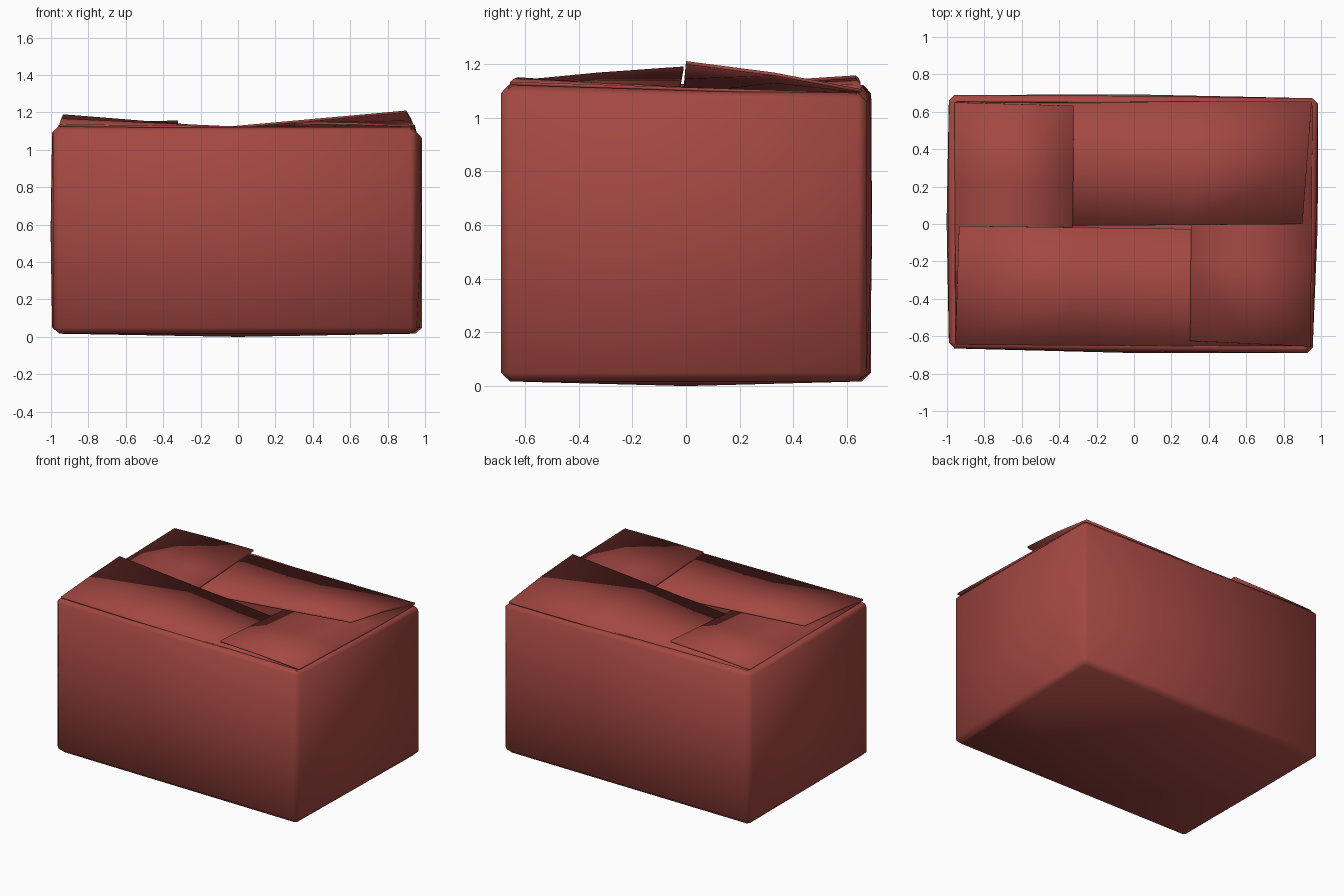
import bpy, bmesh, math
from mathutils import Vector

if "Cube" in bpy.data.objects:
    bpy.data.objects.remove(bpy.data.objects["Cube"])

red = bpy.data.materials.new("brick_red")
red.use_nodes = True
colour = (0.37, 0.064, 0.054, 1)
red.diffuse_color = colour
red.node_tree.nodes["Principled BSDF"].inputs["Base Color"].default_value = colour


def finish(bm, name, thickness):
    """Turn a sheet into a smooth cardboard part with real thickness."""
    mesh = bpy.data.meshes.new(name)
    bm.normal_update()
    bm.to_mesh(mesh)
    bm.free()
    mesh.materials.append(red)
    for p in mesh.polygons:
        p.use_smooth = True
    ob = bpy.data.objects.new(name, mesh)
    bpy.context.collection.objects.link(ob)
    mod = ob.modifiers.new("card", 'SOLIDIFY')
    mod.thickness = thickness
    mod.offset = -1
    return ob


# Slightly skewed footprint: x, y and top height of each corner
corners = [(-0.99, -0.665, 1.13), (0.955, -0.69, 1.125),
           (0.985, 0.672, 1.095), (-0.99, 0.69, 1.125)]


def ring(bm, inset, chamfer, bulge, height):
    """Chamfered loop: two points per corner and one bowed point per side."""
    pts = [Vector((x - math.copysign(inset, x), y - math.copysign(inset, y), height(t)))
           for x, y, t in corners]
    verts = []
    for i, p in enumerate(pts):
        before, after = pts[i - 1], pts[(i + 1) % 4]
        side = (after - p).normalized()
        out = Vector((side.y, -side.x, 0))
        verts.append(bm.verts.new(p + (before - p).normalized() * chamfer))
        verts.append(bm.verts.new(p + side * chamfer))
        verts.append(bm.verts.new((p + after) / 2 + out * bulge))
    return verts


# Box body: open-topped shell with softened edges and bowed walls
bm = bmesh.new()
rings = [ring(bm, 0.035, 0.015, 0, lambda t: 0.017),
         ring(bm, 0, 0.03, 0.004, lambda t: 0.05),
         ring(bm, 0, 0.03, 0.012, lambda t: t / 2),
         ring(bm, 0, 0.03, 0.004, lambda t: t - 0.035),
         ring(bm, 0.03, 0.015, 0, lambda t: t - 0.003)]
for low, high in zip(rings, rings[1:]):
    for i in range(12):
        j = (i + 1) % 12
        bm.faces.new((low[i], low[j], high[j], high[i]))
base = rings[0]
centre = bm.verts.new((0, 0, 0))
for i in range(4):
    k = 3 * i
    bm.faces.new((centre, base[k + 2], base[k + 1], base[k], base[k - 1]))
finish(bm, "box_body", 0.012)


def flap(name, a, b, c, d, bow=0.01):
    """Sheet hinged on a-b with free edge c-d, slightly bowed upward."""
    a, b, c, d = map(Vector, (a, b, c, d))
    bm = bmesh.new()
    nu, nv = 3, 2
    rows = []
    for v in range(nv + 1):
        t = v / nv
        rows.append([])
        for u in range(nu + 1):
            p = a.lerp(b, u / nu).lerp(d.lerp(c, u / nu), t)
            p.z += bow * math.sin(math.pi * t)
            rows[-1].append(bm.verts.new(p))
    for v in range(nv):
        for u in range(nu):
            bm.faces.new((rows[v][u], rows[v][u + 1],
                          rows[v + 1][u + 1], rows[v + 1][u]))
    finish(bm, name, 0.012)


# Four top flaps interleaved in a pinwheel
flap("front_flap", (-0.955, -0.645, 1.137), (0.93, -0.66, 1.115),
     (0.94, -0.035, 1.04), (-0.935, -0.01, 1.19), 0.004)
flap("left_flap", (0.945, -0.655, 1.133), (0.955, 0.635, 1.092),
     (0.31, 0.63, 1.065), (0.3, -0.625, 1.15), 0.004)
flap("back_flap", (0.95, 0.655, 1.105), (-0.95, 0.655, 1.105),
     (-0.94, -0.015, 1.045), (0.9, 0, 1.21))
flap("right_flap", (-0.96, 0.65, 1.133), (-0.955, -0.63, 1.112),
     (-0.335, -0.63, 1.075), (-0.32, 0.632, 1.157), 0.004)
